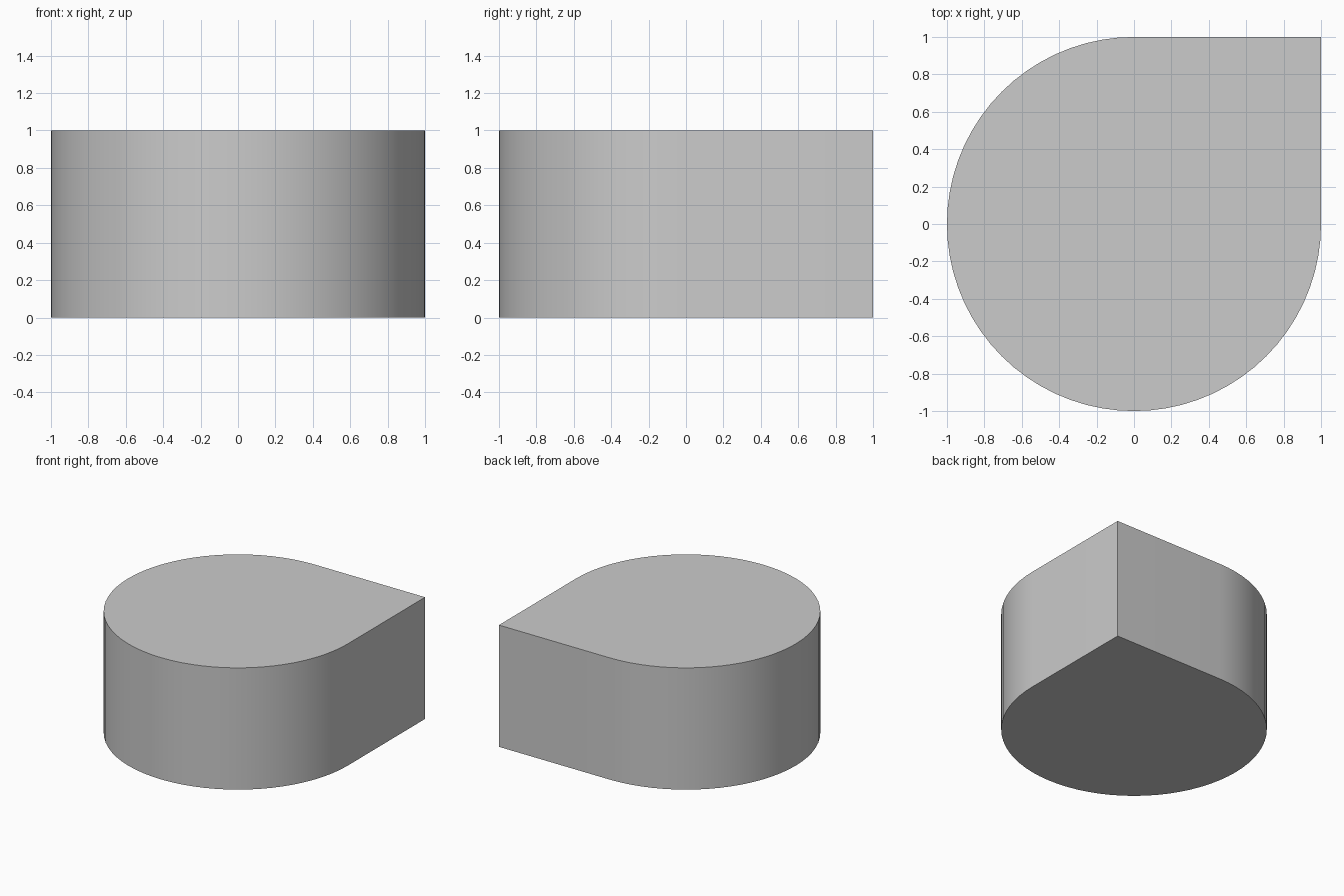
import bpy, bmesh
from math import cos, sin, radians

if "Cube" in bpy.data.objects:
    bpy.data.objects.remove(bpy.data.objects["Cube"])

R, HEIGHT, STEPS = 1.0, 1.0, 54

# Teardrop outline: three-quarter circle closed by a square corner
outline = [(R * cos(radians(90 + 270 * i / STEPS)),
            R * sin(radians(90 + 270 * i / STEPS))) for i in range(STEPS + 1)]
outline.append((R, R))

# Extrude the outline into a solid block
bm = bmesh.new()
base = bm.faces.new([bm.verts.new((x, y, 0)) for x, y in outline])
top = bmesh.ops.extrude_face_region(bm, geom=[base], use_keep_orig=True)
bmesh.ops.translate(bm, vec=(0, 0, HEIGHT),
                    verts=[v for v in top["geom"] if isinstance(v, bmesh.types.BMVert)])
bmesh.ops.recalc_face_normals(bm, faces=bm.faces)

mesh = bpy.data.meshes.new("teardrop_block")
bm.to_mesh(mesh)
bm.free()
block = bpy.data.objects.new("teardrop_block", mesh)
bpy.context.collection.objects.link(block)

# Smooth curved wall, sharp rims and corner
bpy.context.view_layer.objects.active = block
block.select_set(True)
bpy.ops.object.shade_smooth_by_angle(angle=radians(30))
